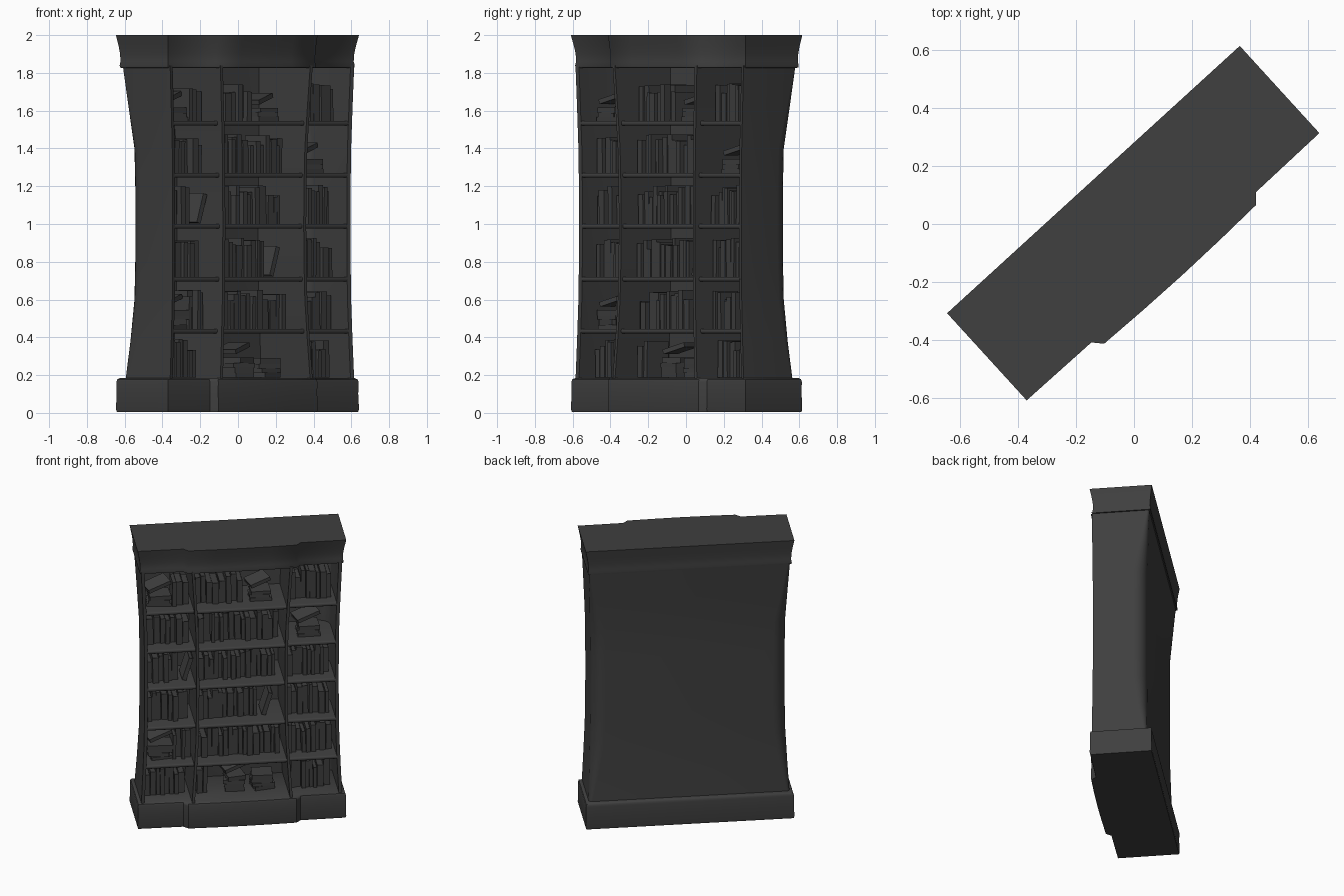
import bpy, bmesh, math, random
from mathutils import Matrix, Vector

if "Cube" in bpy.data.objects:
    bpy.data.objects.remove(bpy.data.objects["Cube"])

random.seed(7)
TURN = Matrix.Rotation(math.radians(42.4), 4, 'Z')   # whole case stands diagonally
dark = bpy.data.materials.new("dark_wood")
dark.diffuse_color = (0.05, 0.05, 0.05, 1)
dark.use_nodes = True
dark.node_tree.nodes["Principled BSDF"].inputs["Base Color"].default_value = dark.diffuse_color

# waisted carcass: height, half width, back depth, back corner radius
LEVELS = [(.17, .66, .172, .018), (.38, .65, .166, .055), (.6, .641, .163, .085), (.8, .638, .162, .088),
          (1.0, .637, .162, .088), (1.2, .638, .162, .088), (1.4, .641, .163, .085),
          (1.62, .65, .175, .045), (1.84, .66, .188, .01)]


def at(z):
    for a, b in zip(LEVELS, LEVELS[1:]):
        if z <= b[0]:
            f = (z - a[0]) / (b[0] - a[0])
            return [p + (q - p) * f for p, q in zip(a[1:], b[1:])]
    return LEVELS[-1][1:]


def divider_x(z):
    return .29 + (at(z)[0] - .637) * 1.4


def finish(name, bm, smooth=35):
    bmesh.ops.recalc_face_normals(bm, faces=bm.faces)
    me = bpy.data.meshes.new(name)
    bm.to_mesh(me)
    bm.free()
    ob = bpy.data.objects.new(name, me)
    bpy.context.collection.objects.link(ob)
    ob.matrix_world = TURN
    me.materials.append(dark)
    if smooth:
        bpy.context.view_layer.objects.active = ob
        ob.select_set(True)
        bpy.ops.object.shade_smooth_by_angle(angle=math.radians(smooth))
        ob.select_set(False)
    return ob


def loft(name, rings, smooth=35):
    bm = bmesh.new()
    loops = [[bm.verts.new(p) for p in r] for r in rings]
    for a, b in zip(loops, loops[1:]):
        for i in range(len(a)):
            j = (i + 1) % len(a)
            bm.faces.new((a[i], a[j], b[j], b[i]))
    bm.faces.new(loops[0])
    bm.faces.new(loops[-1])
    return finish(name, bm, smooth)


def rect(x0, x1, y0, y1, z):
    return [(x0, y0, z), (x1, y0, z), (x1, y1, z), (x0, y1, z)]


def box(bm, lo, hi, M=Matrix()):
    lo, hi = Vector(lo), Vector(hi)
    S = Matrix.Diagonal((*(hi - lo), 1))
    return bmesh.ops.create_cube(bm, size=1, matrix=M @ Matrix.Translation((lo + hi) / 2) @ S)


def breakfront(z, inset):
    # plan outline with a gently bowed projecting centre
    w, f, b = .685 - inset, -.2 + inset, .208 - inset * .7
    half = [(.385, f - .003), (.355, f - .036), (.18, f - .041)]
    front = [(-x, y) for x, y in half] + [(0, f - .043)] + half[::-1]
    return [(x, y, z) for x, y in [(-w, b), (-w, f)] + front + [(w, f), (w, b)]]


def shell_ring(z, w, b, r):
    # U-shaped plan of the sides and back, with rounded back corners
    def u(w, b, r):
        arc = [(w - r + r * math.cos(t), b - r + r * math.sin(t))
               for t in (math.pi / 2 * k / 6 for k in range(7))]
        front = -.185 - (w - .637) * .2
        half = [(w, front)] + arc
        return half + [(-x, y) for x, y in half[::-1]]
    pts = u(w, b, r) + u(w - .022, b - .012, max(r - .012, .004))[::-1]
    return [(x, y, z) for x, y in pts]


# plinth and flared crown
loft("plinth", [breakfront(z, i) for z, i in
                [(.004, .004), (.02, 0), (.10, .003), (.165, .002), (.178, .006), (.186, .02)]], 40)
loft("crown", [breakfront(z, i) for z, i in
               [(1.826, .03), (1.828, .018), (1.84, .016), (1.86, .02), (1.90, .018),
                (1.94, .012), (1.97, .006), (2.0, 0)]], 50)

# waisted sides with curved back, flaring dividers
loft("sides_and_back", [shell_ring(*lv) for lv in LEVELS], 40)
for s, side in ((-1, "left"), (1, "right")):
    loft(side + "_divider", [rect(s * divider_x(z) - .009, s * divider_x(z) + .009,
                                  -.208 - (w - .637) * .7, b - .006, z) for z, w, b, r in LEVELS])

SHELVES = [1.545, 1.27, 1.0, .72, .445, .187]


def bay(i, z):
    w, d = at(z)[0] - .022, divider_x(z)
    return [(-w, -d - .009), (-d + .009, d - .009), (d + .009, w)][i]


# shelves with a rounded front edge, outer back corners following the shell
for row, z in enumerate(SHELVES[:5]):
    w, b, r = at(z)
    for i, side in enumerate(("left", "centre", "right")):
        x0, x1 = bay(i, z)
        bm = bmesh.new()
        box(bm, (x0 - .004, -.195 if i == 1 else -.182, z - .024), (x1 + .004, b - .008, z))
        corner = [e for e in bm.edges if all(v.co.y > 0 and abs(v.co.x) > .5 for v in e.verts)
                  and abs(e.verts[0].co.z - e.verts[1].co.z) > .01]
        if corner:
            bmesh.ops.bevel(bm, geom=corner, offset=r, segments=5, profile=.5, affect='EDGES')
        edge = [e for e in bm.edges if all(v.co.y < -.1 for v in e.verts)
                and abs(e.verts[0].co.z - e.verts[1].co.z) < .001]
        bmesh.ops.bevel(bm, geom=edge, offset=.009, segments=3, profile=.5, affect='EDGES')
        finish(f"shelf_{row + 1}_{side}", bm)


def book(bm, M, t, d, h):
    c = .003
    for s in (-1, 1):                                   # boards
        a, b = sorted((s * t / 2, s * (t / 2 - c)))
        box(bm, (a, 0, 0), (b, d, h), M)
    box(bm, (-t / 2, -.002, 0), (t / 2, c, h), M)       # spine
    box(bm, (-t / 2 + c, c, .004), (t / 2 - c, d - .005, h - .004), M)   # pages


def stack(bm, x, z, length, tilted):
    # books lying flat, optionally with one propped at an angle
    for n in range(random.choice((3, 4))):
        t = random.uniform(.02, .032)
        h = length * random.uniform(.85, 1.05)
        M = (Matrix.Translation((x, -.02, z + t / 2)) @ Matrix.Rotation(random.uniform(-.25, .25), 4, 'Z')
             @ Matrix.Translation((-h / 2, -.07, 0)) @ Matrix.Rotation(math.pi / 2, 4, 'Y'))
        book(bm, M, t, .13, h)
        z += t
    if tilted:
        M = (Matrix.Translation((x - length * .45, -.08, z + .03)) @ Matrix.Rotation(.25, 4, 'Z')
             @ Matrix.Rotation(math.pi / 2 - .28, 4, 'Y'))
        book(bm, M, .025, .13, length)


# (row, bay): upright range, stack positions, leaning book position
SPECIAL = {(0, 0): ((.6, 1), (.33,), None), (0, 1): ((0, .55), (.74,), None),
           (1, 2): ((0, 0), (.48,), None), (2, 0): ((.0, .75), (), .78),
           (3, 1): ((0, .72), (), .77), (4, 0): ((.58, 1), (.32,), None),
           (5, 1): ((.02, .17), (.45, .76), None)}

# books
for row, z in enumerate(SHELVES):
    for i, side in enumerate(("left", "centre", "right")):
        span, stacks, lean = SPECIAL.get((row, i), ((0, 1), (), None))
        x0, x1 = bay(i, z + .1)
        x0, x1 = x0 + .012, x1 - .012
        wide = x1 - x0
        bm = bmesh.new()
        x, stop = x0 + span[0] * wide, x0 + span[1] * wide
        while True:
            t = random.uniform(.02, .042)
            if x + t > stop:
                break
            h = random.choice((.15, .175, .19, .2)) + random.uniform(-.008, .006)
            y = -.085 + random.uniform(-.02, .025)
            M = Matrix.Translation((x + t / 2, y, z)) @ Matrix.Rotation(random.uniform(-.015, .015), 4, 'Y')
            book(bm, M, t, .155 + random.uniform(-.01, .01), h)
            x += t + random.uniform(.001, .005)
        for n, f in enumerate(stacks):
            stack(bm, x0 + f * wide, z, .14 if i == 1 else .16, n == 0)
        if lean:
            M = Matrix.Translation((x0 + lean * wide + .01, -.09, z + .006)) @ Matrix.Rotation(.3, 4, 'Y')
            book(bm, M, .028, .15, .16)
        finish(f"books_{row + 1}_{side}", bm, smooth=0)
